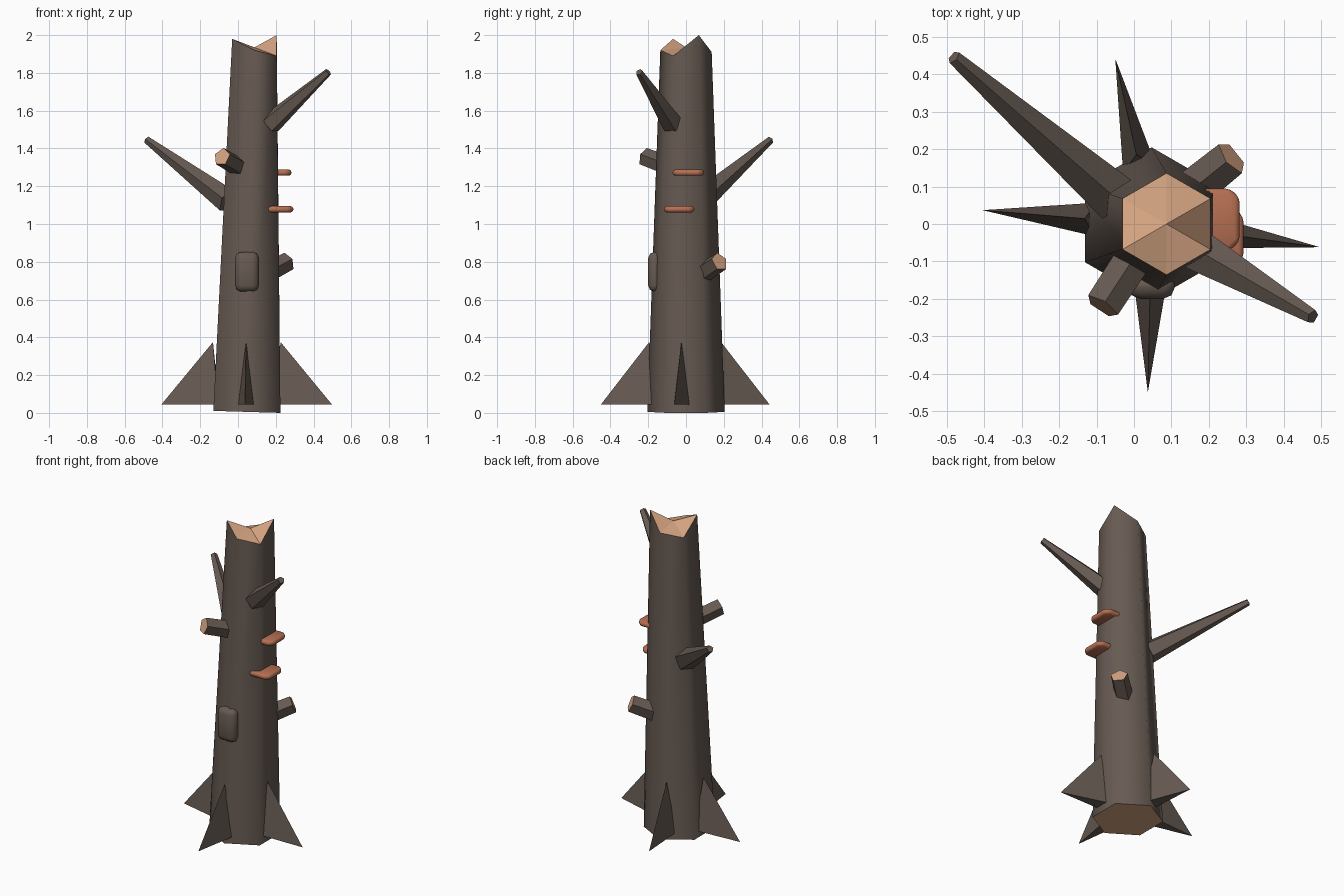
import bpy, bmesh, math
from mathutils import Vector

if "Cube" in bpy.data.objects:
    bpy.data.objects.remove(bpy.data.objects["Cube"])


def material(name, rgb):
    m = bpy.data.materials.new(name)
    m.diffuse_color = (*rgb, 1)
    m.use_nodes = True
    m.node_tree.nodes["Principled BSDF"].inputs["Base Color"].default_value = m.diffuse_color
    return m


bark = material("bark", (0.135, 0.103, 0.085))
wood = material("cut_wood", (0.66, 0.37, 0.22))
fungus = material("fungus", (0.47, 0.16, 0.085))


def finish(name, bm, mats):
    bmesh.ops.recalc_face_normals(bm, faces=bm.faces[:])
    me = bpy.data.meshes.new(name)
    bm.to_mesh(me)
    bm.free()
    for m in mats:
        me.materials.append(m)
    ob = bpy.data.objects.new(name, me)
    bpy.context.collection.objects.link(ob)
    return ob


# trunk: leaning hexagonal taper with a jagged broken top
bm = bmesh.new()
top_z = [1.91, 1.885, 1.98, 1.92, 1.89, 2.0]  # counter-clockwise from the +y corner
low, high = [], []
for i in range(6):
    a = math.radians(90 + 60 * i)
    x = 0.047 + 0.205 * math.cos(a)
    low.append(bm.verts.new((x, 0.205 * math.sin(a), (0.225 - x) * 0.03)))
    high.append(bm.verts.new((0.087 + 0.136 * math.cos(a), 0.136 * math.sin(a), top_z[i])))
core = bm.verts.new((0.087, 0, 1.935))
bm.faces.new(low).material_index = 1
for i in range(6):
    j = (i + 1) % 6
    side = bm.faces.new((low[i], low[j], high[j], high[i]))
    side.smooth = True
    bm.faces.new((high[i], high[j], core)).material_index = 1
for e in bm.edges:
    if len({f.material_index for f in e.link_faces}) > 1:
        e.smooth = False
finish("trunk", bm, [bark, wood])


# roots: three-sided wedges tapering to a point on the ground
def root(name, tip, crest):
    bm = bmesh.new()
    c = Vector((0.047, 0, 0.045))
    d = Vector((tip[0], tip[1], 0.045)) - c
    reach = d.length
    d.normalize()
    side = Vector((-d.y, d.x, 0)) * 0.045
    p = [c + d * reach, c + d * 0.15 + side, c + d * 0.15 - side,
         c + d * crest + Vector((0, 0, 0.33))]
    v = [bm.verts.new(q) for q in p]
    for f in ((0, 1, 2), (0, 1, 3), (0, 2, 3), (1, 2, 3)):
        bm.faces.new([v[k] for k in f])
    finish(name, bm, [bark])


root("root_left", (-0.405, 0.037), 0.18)
root("root_right", (0.497, -0.062), 0.18)
root("root_front", (0.037, -0.45), 0.195)
root("root_back", (-0.05, 0.442), 0.19)


# branches and stubs: five-sided tapers between two points
def limb(name, start, end, r1, r2, end_mat):
    bm = bmesh.new()
    a, b = Vector(start), Vector(end)
    d = b - a
    bmesh.ops.create_cone(bm, cap_ends=True, segments=5, radius1=r1, radius2=r2, depth=d.length)
    bm.normal_update()
    for f in bm.faces:
        if f.normal.z > 0.9:
            f.material_index = 1
    q = d.to_track_quat('Z', 'Y')
    for v in bm.verts:
        v.co = q @ v.co + (a + b) / 2
    finish(name, bm, [bark, end_mat])


limb("branch_left", (-0.05, 0.07, 1.12), (-0.482, 0.446, 1.445), 0.068, 0.02, bark)
limb("branch_right", (0.17, -0.07, 1.53), (0.478, -0.248, 1.805), 0.06, 0.02, bark)
limb("stub_front", (0.0, -0.09, 1.305), (-0.085, -0.22, 1.355), 0.052, 0.05, wood)
limb("stub_back", (0.14, 0.08, 0.735), (0.262, 0.178, 0.80), 0.056, 0.052, wood)


# bevelled blocks: knot and bracket fungi
def block(name, centre, size, bevel, segments, mat, corner=0.0):
    bm = bmesh.new()
    bmesh.ops.create_cube(bm, size=1)
    for v in bm.verts:
        v.co = Vector(v.co[k] * size[k] for k in range(3))
    if corner:  # chamfer the plan corners first
        upright = [e for e in bm.edges if abs((e.verts[0].co - e.verts[1].co).z) > 1e-4]
        bmesh.ops.bevel(bm, geom=upright, offset=corner, segments=1, profile=0.5, affect='EDGES')
    bmesh.ops.bevel(bm, geom=bm.edges[:], offset=bevel, segments=segments, profile=0.5,
                    affect='EDGES', clamp_overlap=True)
    for v in bm.verts:
        v.co += Vector(centre)
    for f in bm.faces:
        f.smooth = True
    finish(name, bm, [mat])


block("knot", (0.047, -0.165, 0.747), (0.125, 0.07, 0.21), 0.032, 2, bark)
block("upper_fungus", (0.205, 0.012, 1.272), (0.155, 0.165, 0.032), 0.013, 2, fungus, 0.025)
block("lower_fungus", (0.215, -0.036, 1.078), (0.155, 0.16, 0.032), 0.013, 2, fungus, 0.025)
